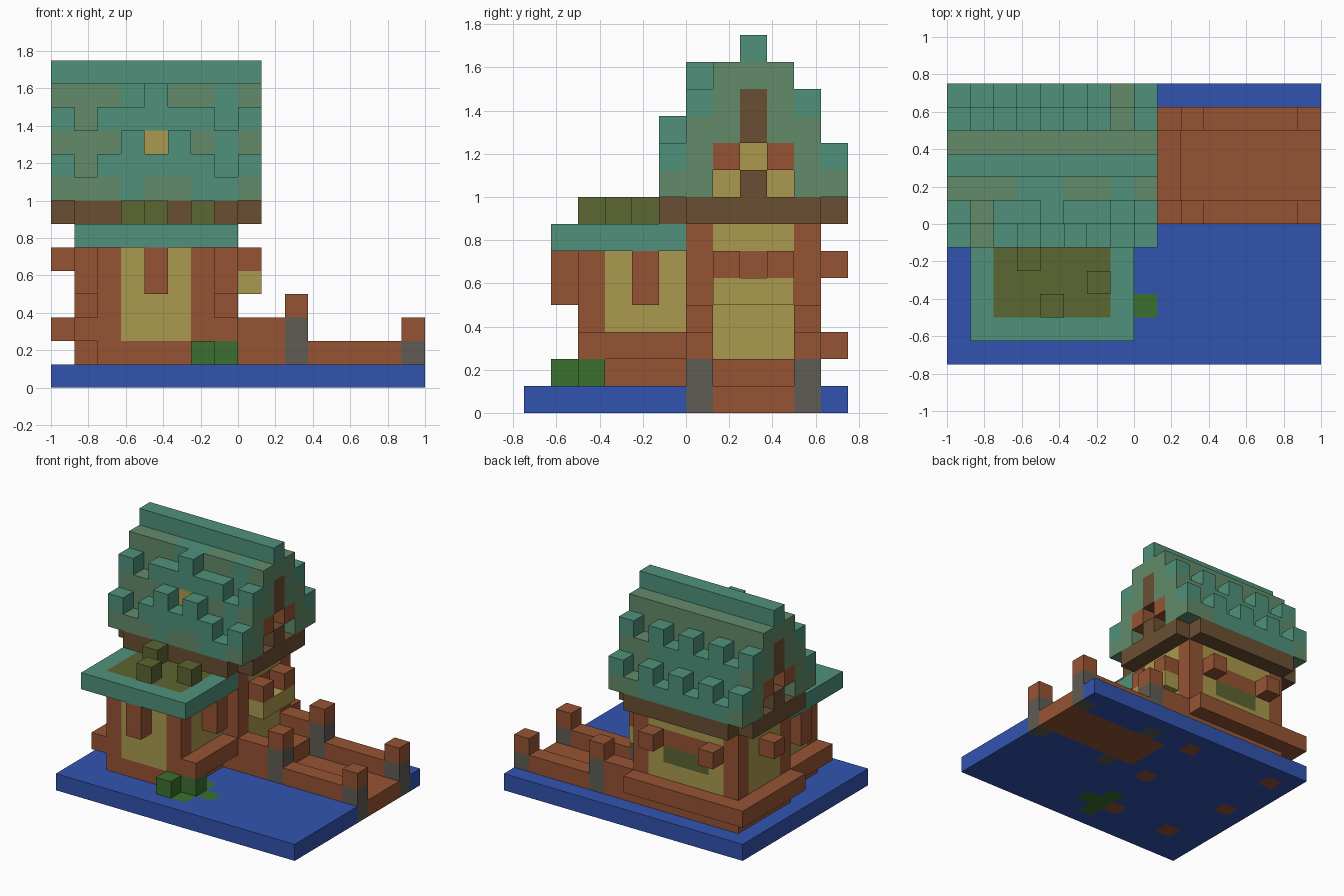
import bpy
import bmesh

if "Cube" in bpy.data.objects:
    bpy.data.objects.remove(bpy.data.objects["Cube"], do_unlink=True)

UNIT = 0.125
PALETTE = {
    "water_blue": "3254B0", "timber": "965434", "plaster": "AB9A4E",
    "dark_wood": "6B4F33", "teal_tile": "4F917A", "sage_tile": "638B6A",
    "stone": "605C54", "leaf_green": "3B7030", "moss": "5C6632",
}


def linear(hex_pair):
    c = int(hex_pair, 16) / 255
    return c / 12.92 if c <= 0.04045 else ((c + 0.055) / 1.055) ** 2.4


def make_material(name, code):
    colour = [linear(code[i:i + 2]) for i in (0, 2, 4)] + [1.0]
    mat = bpy.data.materials.new(name)
    mat.use_nodes = True
    mat.diffuse_color = colour
    bsdf = next(n for n in mat.node_tree.nodes if n.type == "BSDF_PRINCIPLED")
    bsdf.inputs["Base Color"].default_value = colour
    bsdf.inputs["Roughness"].default_value = 0.9
    return mat


MATS = {name: make_material(name, code) for name, code in PALETTE.items()}
cells = {}


def span(v):
    """One cell, an inclusive (first, last) pair, or a list of cells."""
    if isinstance(v, int):
        return [v]
    return range(v[0], v[1] + 1) if isinstance(v, tuple) else v


def fill(part, colour, xs, ys, zs):
    for x in span(xs):
        for y in span(ys):
            for z in span(zs):
                cells[x, y, z] = (part, colour)


# Water slab
fill("water", "water_blue", (0, 15), (0, 11), 0)

# Jetty: sunken deck, side rails, step and four posts
fill("jetty_deck", "timber", (9, 15), (7, 9), 0)
fill("jetty_step", "timber", (8, 9), (7, 9), 1)
for y in (6, 10):
    fill("jetty_rails", "timber", (8, 14), y, 1)
    fill("jetty_rails", "timber", (8, 9), y, 2)
    for x, top in ((10, 3), (15, 2)):
        fill("jetty_posts", "stone", x, y, (0, top - 1))
        fill("jetty_posts", "timber", x, y, top)

# Water plants
for x, y in ((8, 2), (7, 1), (7, 2), (7, 3)):
    fill("water_plant", "leaf_green", x, y, 0)
for x, y in ((6, 1), (7, 2)):
    fill("water_plant", "leaf_green", x, y, 1)

# Main house: walls, base, corner pillars and window trim
fill("house_walls", "plaster", (1, 7), (6, 10), (2, 6))
fill("house_base", "timber", (1, 7), (6, 10), 1)
fill("house_pillars", "timber", [1, 7], [6, 10], (0, 6))
fill("back_lintel", "timber", (2, 6), 10, 5)
fill("back_window", "moss", (3, 5), 10, 4)
fill("back_brackets", "timber", [2, 6], 11, 5)
fill("right_lintel", "timber", 7, (7, 9), 5)
fill("right_canopy", "plaster", 8, (7, 9), 4)
fill("right_brackets", "timber", 8, [7, 9], 5)
fill("left_bracket", "timber", 0, 8, 5)
fill("house_ledge", "timber", (0, 7), 11, 2)
fill("house_ledge", "timber", 0, (6, 11), 2)

# Front porch: walls, pillars, ledges, brackets and flat mossy roof
fill("porch_walls", "plaster", (2, 6), (2, 5), (2, 5))
fill("porch_base", "timber", (2, 6), (2, 5), 1)
fill("porch_pillars", "timber", [2, 6], 2, (0, 5))
fill("porch_ledges", "timber", [1, 7], (2, 5), 2)
fill("porch_brackets", "timber", [1, 7], 4, (4, 5))
fill("porch_brackets", "timber", 4, 1, (4, 5))
fill("porch_roof", "teal_tile", (1, 7), (1, 5), 6)
fill("porch_roof", "moss", (2, 6), (2, 5), 6)
for x, y in ((3, 4), (4, 2), (6, 3)):
    fill("moss_clumps", "moss", x, y, 7)

# Eaves beam with open corners
fill("eaves_beam", "dark_wood", (0, 8), (6, 10), 7)
fill("eaves_beam", "dark_wood", (1, 7), (5, 11), 7)

# Stepped roof body, with patches of teal tile
for inset, levels in ((0, 8), (1, (9, 10)), (2, (11, 12))):
    fill("roof", "sage_tile", (0, 8), (5 + inset, 11 - inset), levels)
    if inset < 2:
        fill("roof", "teal_tile", (1, 6), 11 - inset, levels)
fill("roof", "teal_tile", [3, 6, 7], 5, 8)
fill("roof", "teal_tile", [3, 5, 7], 6, (9, 10))
fill("roof", "teal_tile", [3, 4, 7], 7, (11, 12))
fill("roof_ridge", "teal_tile", (0, 8), 8, 13)

# Raised tiles on every other cell, front and back
for y, z in ((5, 9), (6, 11), (11, 9), (10, 11)):
    fill("raised_tiles", "teal_tile", [0, 2, 4, 6, 8], y, z)

# Roof dormer
fill("dormer", "teal_tile", (3, 5), 5, 9)
fill("dormer", "teal_tile", [3, 5], 5, 10)
fill("dormer", "teal_tile", (3, 5), 6, 11)
fill("dormer", "teal_tile", 4, 6, 12)
fill("dormer_window", "plaster", 4, 6, 10)

# Gable windows with recessed panes on both ends
for outer, inner in ((0, 1), (8, 7)):
    fill("gable_trim", "dark_wood", outer, 8, [8, 10, 11])
    fill("gable_trim", "timber", outer, [7, 9], 9)
    for y, z in ((7, 8), (9, 8), (8, 9)):
        del cells[outer, y, z]
        fill("gable_panes", "plaster", inner, y, z)


def build_part(part):
    """Mesh the exposed faces of one part's blocks."""
    bm = bmesh.new()
    mesh = bpy.data.meshes.new(part)
    verts, slots = {}, []

    def vert(p):
        if p not in verts:
            verts[p] = bm.verts.new((p[0] * UNIT - 1, p[1] * UNIT - 0.75, p[2] * UNIT))
        return verts[p]

    for cell, (owner, colour) in cells.items():
        if owner != part:
            continue
        if colour not in slots:
            slots.append(colour)
            mesh.materials.append(MATS[colour])
        for axis in range(3):
            for side in (0, 1):
                beside = list(cell)
                beside[axis] += 2 * side - 1
                if tuple(beside) in cells:
                    continue
                corners = []
                for u, v in ((0, 0), (1, 0), (1, 1), (0, 1)):
                    p = list(cell)
                    p[axis] += side
                    p[(axis + 1) % 3] += u
                    p[(axis + 2) % 3] += v
                    corners.append(vert(tuple(p)))
                face = bm.faces.new(corners if side else corners[::-1])
                face.material_index = slots.index(colour)
    if bm.faces:
        bm.to_mesh(mesh)
        bpy.context.collection.objects.link(bpy.data.objects.new(part, mesh))
    bm.free()


for part in dict.fromkeys(owner for owner, _ in cells.values()):
    build_part(part)
